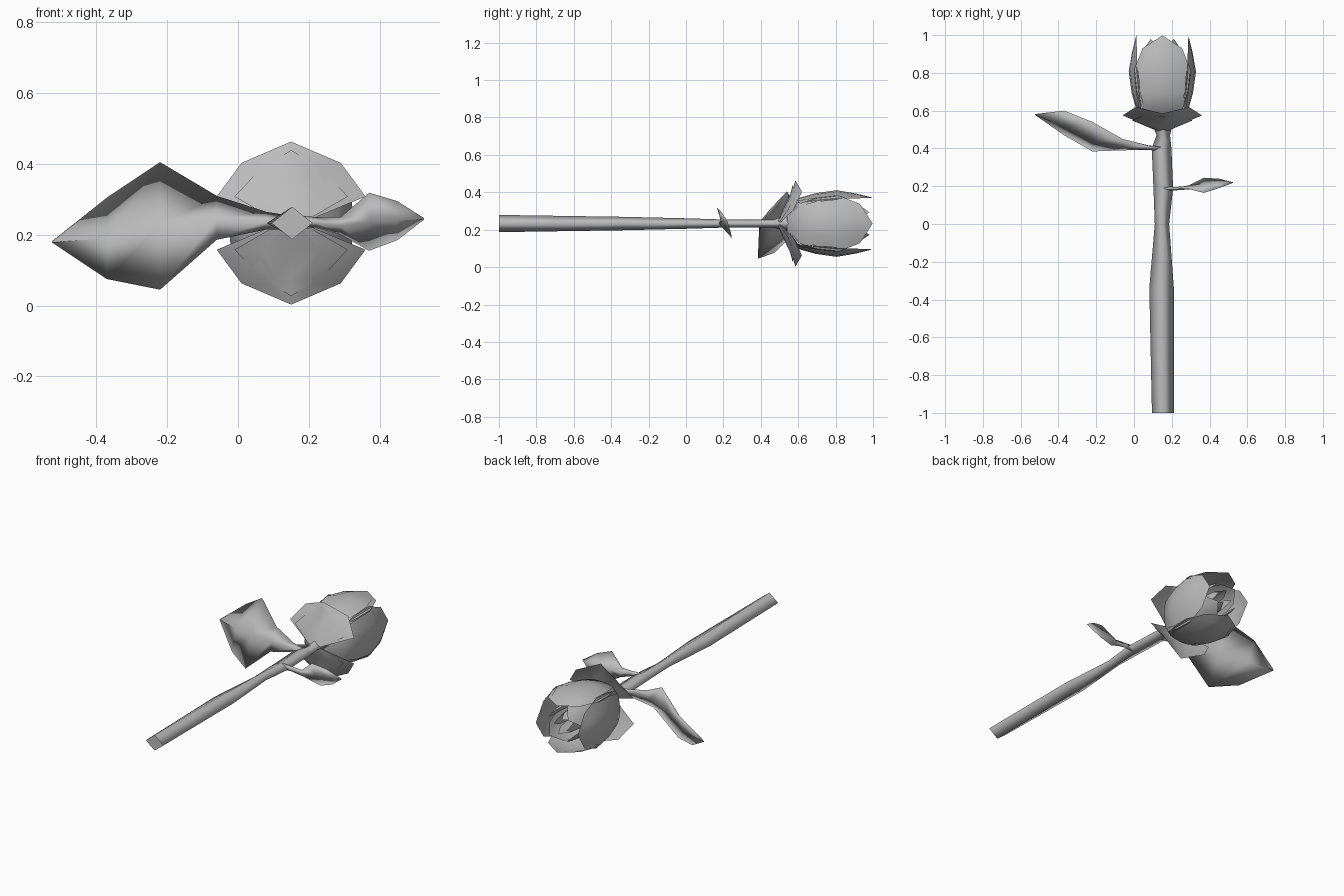
import bpy
import math
from mathutils import Vector

if "Cube" in bpy.data.objects:
    bpy.data.objects.remove(bpy.data.objects["Cube"], do_unlink=True)

AXIS_X, AXIS_Z = 0.15, 0.233

grey = bpy.data.materials.new("plain_grey")
grey.use_nodes = True
grey.diffuse_color = (0.5, 0.5, 0.5, 1)
grey.node_tree.nodes["Principled BSDF"].inputs["Base Color"].default_value = (0.5, 0.5, 0.5, 1)


def skin(rings, closed, flip=False, start=0):
    """Faces joining equal-length point rows; closed rows are capped into a tube."""
    count = len(rings[0])
    faces = []
    for row in range(len(rings) - 1):
        for col in range(count if closed else count - 1):
            nxt = (col + 1) % count
            a, b = start + row * count, start + (row + 1) * count
            face = (a + col, a + nxt, b + nxt, b + col)
            faces.append(face[::-1] if flip else face)
    if closed:
        last = (len(rings) - 1) * count
        faces.append(tuple(reversed(range(count))))
        faces.append(tuple(range(last, last + count)))
    return faces


def build(name, verts, faces, smooth_angle, solid):
    """Make the object, merge its pointed tips and shade it smooth."""
    mesh = bpy.data.meshes.new(name)
    mesh.from_pydata(verts, [], faces)
    mesh.materials.append(grey)
    obj = bpy.data.objects.new(name, mesh)
    bpy.context.collection.objects.link(obj)
    bpy.ops.object.select_all(action="DESELECT")
    obj.select_set(True)
    bpy.context.view_layer.objects.active = obj
    bpy.ops.object.mode_set(mode="EDIT")
    bpy.ops.mesh.select_all(action="SELECT")
    bpy.ops.mesh.remove_doubles(threshold=0.0005)
    if solid:
        bpy.ops.mesh.normals_make_consistent(inside=False)
    bpy.ops.object.mode_set(mode="OBJECT")
    bpy.ops.object.shade_smooth_by_angle(angle=math.radians(smooth_angle))
    return obj


def tube(name, rings):
    verts = [point for ring in rings for point in ring]
    return build(name, verts, skin(rings, True), 179, True)


def petal_rings(angle, rows, scale, columns=5):
    """Rows hold: along, radius, half width, radial sag and lengthwise sag at the edges."""
    out = Vector((math.cos(angle), 0, math.sin(angle)))
    side = Vector((-math.sin(angle), 0, math.cos(angle)))
    rings = []
    for along, radius, half, sag, lift in rows:
        ring = []
        for col in range(columns):
            u = 2 * col / (columns - 1) - 1
            point = Vector((AXIS_X, along + lift * u * u, AXIS_Z))
            ring.append(point + scale * (out * (radius - sag * u * u) + side * half * u))
        rings.append(ring)
    return rings


def petal(name, angle, rows, outer_rows, scale=1.0):
    """An inner sheet facing the bud, backed by a slightly smaller sheet facing outward."""
    inner = petal_rings(angle, rows, scale)
    outer = petal_rings(angle, outer_rows, scale)
    verts = [point for ring in inner + outer for point in ring]
    faces = skin(inner, False)
    faces += skin(outer, False, flip=True, start=len(inner) * len(inner[0]))
    build(name, verts, faces, 80, False)


def leaf(name, rows):
    """Rows hold: x, centre y, centre z, edge offset in y and z, half thickness."""
    tube(name, [[(x, y + dy, z + dz), (x, y - thick, z),
                 (x, y - dy, z - dz), (x, y + thick / 2, z)]
                for x, y, z, dy, dz, thick in rows])


# Four-sided tapering stem with softly shaded sides and flat ends
stem_rows = [(-1.0, 0.153, 0.058, 0.046), (-0.34, 0.146, 0.065, 0.036),
             (0.0, 0.148, 0.038, 0.028), (0.19, 0.155, 0.052, 0.022),
             (0.4, 0.146, 0.052, 0.022), (0.47, 0.155, 0.036, 0.022),
             (0.55, 0.15, 0.06, 0.05)]
stem = tube("stem", [[(x + w, y, AXIS_Z), (x, y, AXIS_Z + h), (x - w, y, AXIS_Z),
                      (x, y, AXIS_Z - h)] for y, x, w, h in stem_rows])
for face in stem.data.polygons:
    face.use_smooth = abs(face.normal.y) < 0.9

# Leaves on either side of the stem
leaf("large_leaf", [(0.14, 0.4, 0.235, 0.01, 0.02, 0.02),
                    (0.08, 0.408, 0.24, 0.005, 0.025, 0.015),
                    (-0.06, 0.42, 0.248, 0.03, 0.062, 0.02),
                    (-0.22, 0.462, 0.225, 0.078, 0.18, 0.025),
                    (-0.37, 0.535, 0.19, 0.065, 0.115, 0.02),
                    (-0.525, 0.58, 0.18, 0.002, 0.002, 0.002)])
leaf("small_leaf", [(0.16, 0.19, 0.235, 0, 0.02, 0.02),
                    (0.22, 0.19, 0.235, 0, 0.015, 0.012),
                    (0.29, 0.195, 0.225, -0.01, 0.025, 0.012),
                    (0.37, 0.205, 0.237, -0.04, 0.082, 0.015),
                    (0.45, 0.215, 0.24, -0.025, 0.055, 0.012),
                    (0.525, 0.22, 0.245, 0, 0.002, 0.002)])

# Wide open outer petals above and below
open_rows = [(0.49, 0.0, 0.03, 0, 0.01), (0.525, 0.075, 0.21, 0, 0.05),
             (0.565, 0.17, 0.14, 0, 0.055), (0.585, 0.23, 0, 0, 0)]
open_outer = [(0.485, 0.0, 0.03, 0, 0.01), (0.519, 0.075, 0.16, 0, 0.029),
              (0.557, 0.155, 0.085, 0, 0.024), (0.57, 0.206, 0, 0, 0)]
for name, turn in (("upper", 1), ("lower", -1)):
    petal(name + "_open_petal", turn * math.pi / 2, open_rows, open_outer)

# Rings of upright petals, each ring smaller and turned inside the last
upright_rows = [(0.54, 0.04, 0.04, 0.01, 0), (0.6, 0.13, 0.105, 0.02, 0),
                (0.7, 0.157, 0.135, 0.035, 0), (0.82, 0.173, 0.148, 0.04, 0),
                (0.93, 0.155, 0.105, 0.02, 0), (0.998, 0.138, 0, 0, 0)]
for ring, scale, turn in (("outer", 1.0, 0), ("middle", 0.62, 45), ("inner", 0.32, 15)):
    rows = [(y - (1 - scale) * 0.1 * (y - 0.54), r, w, s, d) for y, r, w, s, d in upright_rows]
    # The outward sheet stops short of the rim on every side
    outer_rows = [(0.54 + 0.95 * (y - 0.54), r + 0.005, 0.87 * w, 0.76 * s, d)
                  for y, r, w, s, d in rows]
    for index in range(4):
        petal(f"{ring}_petal_{index + 1}", math.radians(turn + 90 * index),
              rows, outer_rows, scale)
